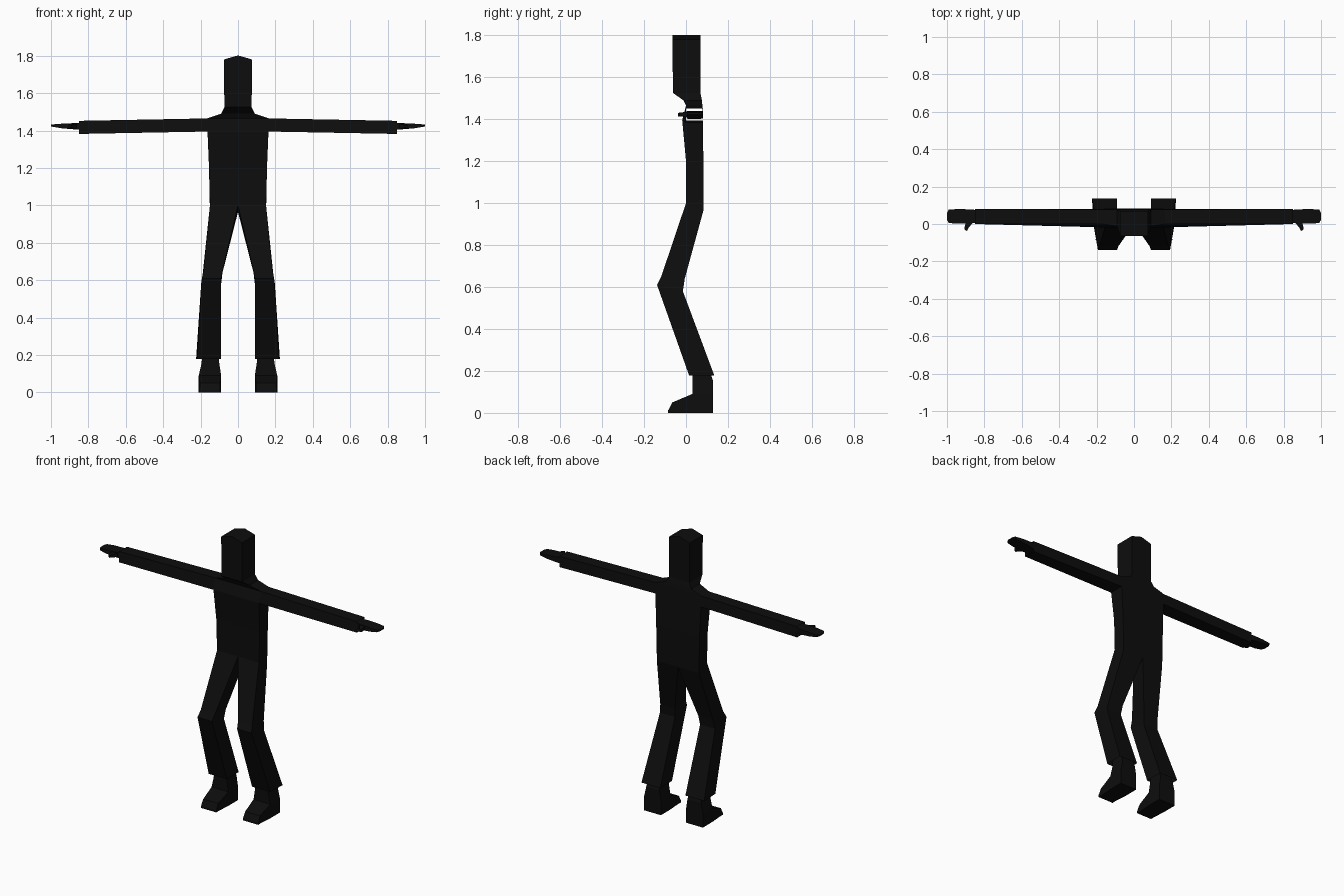
import bpy, bmesh

black = bpy.data.materials.new("matte_black")
black.diffuse_color = (0.004, 0.004, 0.004, 1)


def loft(name, rings, start=True, end=True, skip=(), mirror=True):
    """Skin equal-length point rings; skip holds (ring, side) walls left open."""
    bm = bmesh.new()
    vs = [[bm.verts.new(p) for p in ring] for ring in rings]
    n = len(rings[0])
    for i in range(len(vs) - 1):
        for k in range(n):
            if (i, k) not in skip:
                j = (k + 1) % n
                bm.faces.new((vs[i][k], vs[i][j], vs[i + 1][j], vs[i + 1][k]))
    if start:
        bm.faces.new(vs[0])
    if end:
        bm.faces.new(vs[-1])
    bmesh.ops.recalc_face_normals(bm, faces=bm.faces)
    me = bpy.data.meshes.new(name)
    bm.to_mesh(me)
    bm.free()
    me.materials.append(black)
    ob = bpy.data.objects.new(name, me)
    bpy.context.collection.objects.link(ob)
    if mirror:
        ob.modifiers.new("mirror", 'MIRROR').use_axis[0] = True
    return ob


def level(x, y0, y1, zf, zb=None, ridge=0.0):
    """Symmetric six-point ring; front and back heights may differ."""
    zb = zf if zb is None else zb
    return [(-x, y0, zf), (0, y0, zf + ridge), (x, y0, zf),
            (x, y1, zb), (0, y1, zb + ridge), (-x, y1, zb)]


def slab(x, y0, y1, z0, z1):
    """Ring across an arm at one x position."""
    return [(x, y0, z0), (x, y1, z0), (x, y1, z1), (x, y0, z1)]


def sole(y, z, x0, x1):
    """Bottom-to-top ring across a boot at one y position."""
    return [(x0, y, 0), (x1, y, 0), (x1, y, z), (x0, y, z)]


def leg_ring(x0, x1, y0, y1, zf, zb, inset=0.0):
    return [(x0, y0, zf), (x1 - inset, y0, zf), (x1, y1, zb), (x0, y1, zb)]


# Torso and neck, open at the waist, neck top and both shoulders
loft("torso", [
    level(0.15, 0.0, 0.083, 1.0, 0.965),
    level(0.155, 0.0, 0.083, 1.2),
    level(0.163, -0.018, 0.08, 1.395),
    level(0.165, 0.0, 0.078, 1.465),
    level(0.09, -0.012, 0.076, 1.49),
    level(0.073, -0.062, 0.069, 1.525),
], start=False, end=False, skip={(2, 2), (2, 5)}, mirror=False)

# Head with a shallow peaked crown
loft("head", [
    level(0.073, -0.062, 0.069, 1.525),
    level(0.075, -0.065, 0.069, 1.78, ridge=0.022),
], start=False, mirror=False)

# Hollow sleeves
loft("sleeve", [
    [(0.163, -0.018, 1.395), (0.163, 0.08, 1.395),
     (0.165, 0.078, 1.465), (0.165, 0.0, 1.465)],
    slab(0.85, 0.0, 0.08, 1.382, 1.452),
], start=False, end=False)

# Flat mitten hands and thumbs
loft("hand", [
    slab(0.82, 0.008, 0.072, 1.402, 1.44),
    slab(0.87, 0.004, 0.078, 1.406, 1.44),
    slab(0.94, 0.002, 0.08, 1.412, 1.437),
    slab(0.99, 0.005, 0.077, 1.42, 1.433),
    slab(1.0, 0.022, 0.06, 1.423, 1.431),
])
loft("thumb", [
    [(0.86, 0.008, 1.41), (0.90, 0.008, 1.41), (0.90, 0.008, 1.435), (0.86, 0.008, 1.435)],
    [(0.883, -0.018, 1.412), (0.905, -0.015, 1.412), (0.905, -0.015, 1.433), (0.883, -0.018, 1.433)],
    [(0.893, -0.038, 1.414), (0.906, -0.03, 1.414), (0.906, -0.03, 1.43), (0.893, -0.038, 1.43)],
])

# Bent trouser legs with open hems
loft("trouser_leg", [
    [(0, 0.0, 1.0), (0.15, 0.0, 1.0), (0.15, 0.083, 0.965), (0, 0.083, 0.965)],
    leg_ring(0.083, 0.188, -0.118, -0.006, 0.65, 0.64, 0.004),
    leg_ring(0.09, 0.197, -0.138, -0.015, 0.61, 0.58, 0.004),
    leg_ring(0.09, 0.224, 0.015, 0.135, 0.178, 0.178, 0.004),
], start=False, end=False)

# Boots: foot block plus ankle shaft
loft("boot_foot", [
    sole(-0.085, 0.012, 0.095, 0.205),
    sole(-0.065, 0.05, 0.097, 0.203),
    sole(0.03, 0.09, 0.09, 0.21),
    sole(0.128, 0.09, 0.09, 0.21),
])
loft("boot_shaft", [
    leg_ring(0.09, 0.21, 0.03, 0.128, 0.09, 0.09),
    leg_ring(0.10, 0.195, 0.03, 0.128, 0.155, 0.155),
    leg_ring(0.105, 0.19, 0.03, 0.11, 0.21, 0.21),
], start=False)
